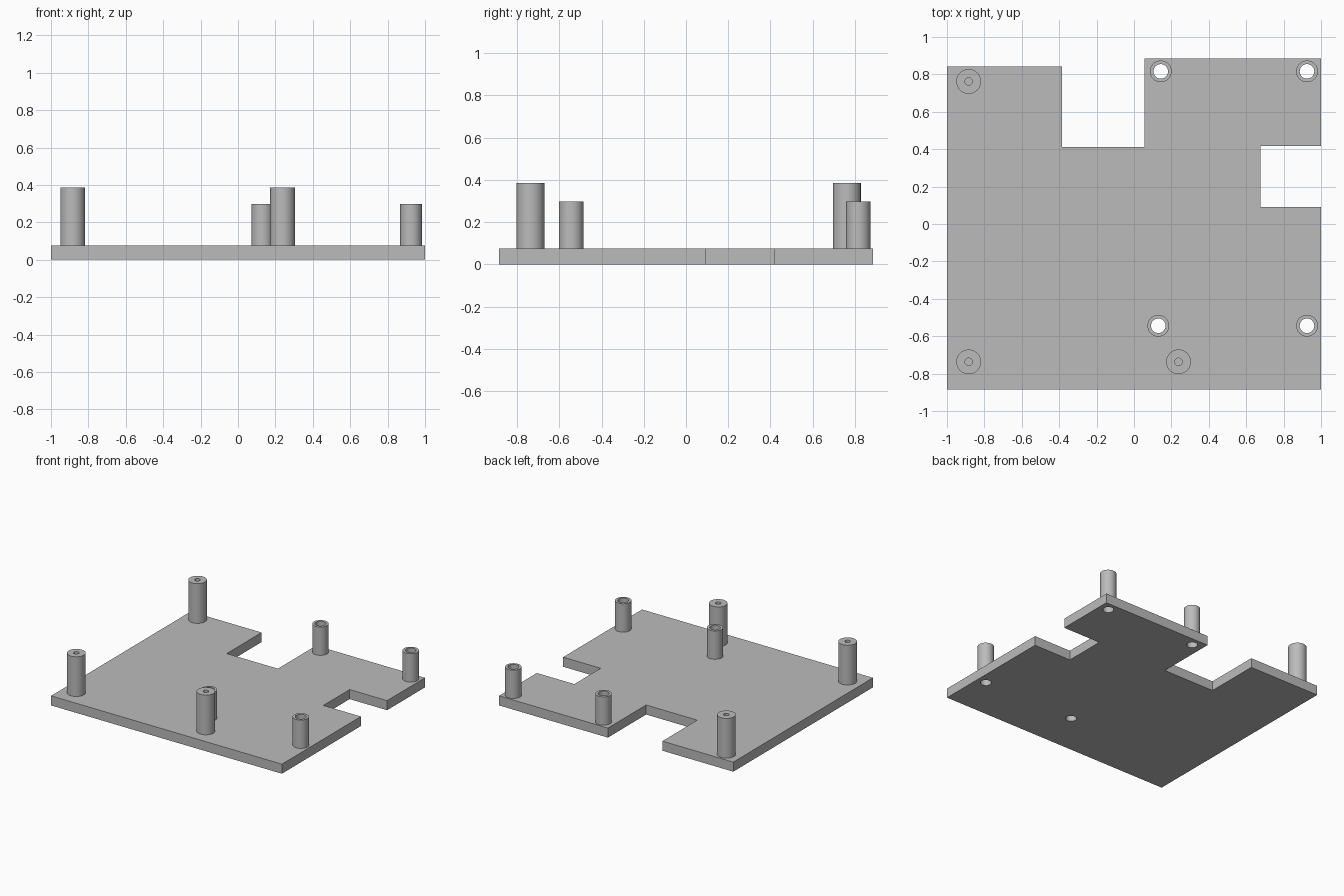
import bpy, bmesh, math
from mathutils import Vector, Matrix

if "Cube" in bpy.data.objects:
    bpy.data.objects.remove(bpy.data.objects["Cube"], do_unlink=True)

grey = bpy.data.materials.new("light_grey")
grey.use_nodes = True
grey.diffuse_color = (0.5, 0.5, 0.5, 1)
grey.node_tree.nodes["Principled BSDF"].inputs["Base Color"].default_value = (0.5, 0.5, 0.5, 1)

SIDES = 48
PLATE_TOP = 0.075
BORE, SHORT_RADIUS, SHORT_TOP = 0.039, 0.058, 0.297
PILOT, TALL_RADIUS, TALL_TOP = 0.02, 0.066, 0.386

short_posts = {"back_middle": (0.143, 0.816), "back_left": (0.925, 0.816),
               "front_middle": (0.13, -0.544), "front_left": (0.925, -0.544)}
tall_posts = {"back_right": (-0.884, 0.762), "front_right": (-0.884, -0.737),
              "front_centre": (0.238, -0.737)}


def finish(name, bm, location=(0, 0, 0)):
    bmesh.ops.recalc_face_normals(bm, faces=bm.faces)
    mesh = bpy.data.meshes.new(name)
    bm.to_mesh(mesh)
    bm.free()
    mesh.materials.append(grey)
    obj = bpy.data.objects.new(name, mesh)
    obj.location = location
    bpy.context.collection.objects.link(obj)
    return obj


def circle(centre, radius):
    return [(centre[0] + radius * math.cos(a), centre[1] + radius * math.sin(a))
            for a in (math.tau * i / SIDES for i in range(SIDES))]


def smooth(obj):
    bpy.ops.object.select_all(action='DESELECT')
    obj.select_set(True)
    bpy.context.view_layer.objects.active = obj
    bpy.ops.object.shade_smooth_by_angle(angle=math.radians(30))


def base_plate():
    """Notched plate, with the bores of the short posts running through it."""
    outline = [(-1, -0.885), (1, -0.885), (1, 0.092), (0.675, 0.092),
               (0.675, 0.417), (1, 0.417), (1, 0.885), (0.057, 0.885),
               (0.057, 0.412), (-0.386, 0.412), (-0.386, 0.843), (-1, 0.843)]
    bm = bmesh.new()
    for loop in [outline] + [circle(c, BORE) for c in short_posts.values()]:
        verts = [bm.verts.new((x, y, 0)) for x, y in loop]
        for i, v in enumerate(verts):
            bm.edges.new((verts[i - 1], v))
    bmesh.ops.triangle_fill(bm, edges=bm.edges[:], use_beauty=True, normal=(0, 0, 1))
    solid = bmesh.ops.extrude_face_region(bm, geom=bm.faces[:], use_keep_orig=True)
    top = [g for g in solid["geom"] if isinstance(g, bmesh.types.BMVert)]
    bmesh.ops.translate(bm, verts=top, vec=(0, 0, PLATE_TOP))
    smooth(finish("base_plate", bm))


def post(name, centre, outer, inner, top):
    """Hollow post standing on the plate, turned from its wall profile."""
    bm = bmesh.new()
    profile = [(outer, PLATE_TOP), (outer, top), (inner, top), (inner, PLATE_TOP)]
    verts = [bm.verts.new((r, 0, z)) for r, z in profile]
    edges = [bm.edges.new(pair) for pair in zip(verts, verts[1:])]
    bmesh.ops.spin(bm, geom=verts + edges, cent=(0, 0, 0), axis=(0, 0, 1),
                   angle=math.tau, steps=SIDES)
    bmesh.ops.remove_doubles(bm, verts=bm.verts[:], dist=0.0001)
    smooth(finish(name, bm, (*centre, 0)))


base_plate()
for place, centre in short_posts.items():
    post("short_post_" + place, centre, SHORT_RADIUS, BORE, SHORT_TOP)
for place, centre in tall_posts.items():
    post("tall_post_" + place, centre, TALL_RADIUS, PILOT, TALL_TOP)
